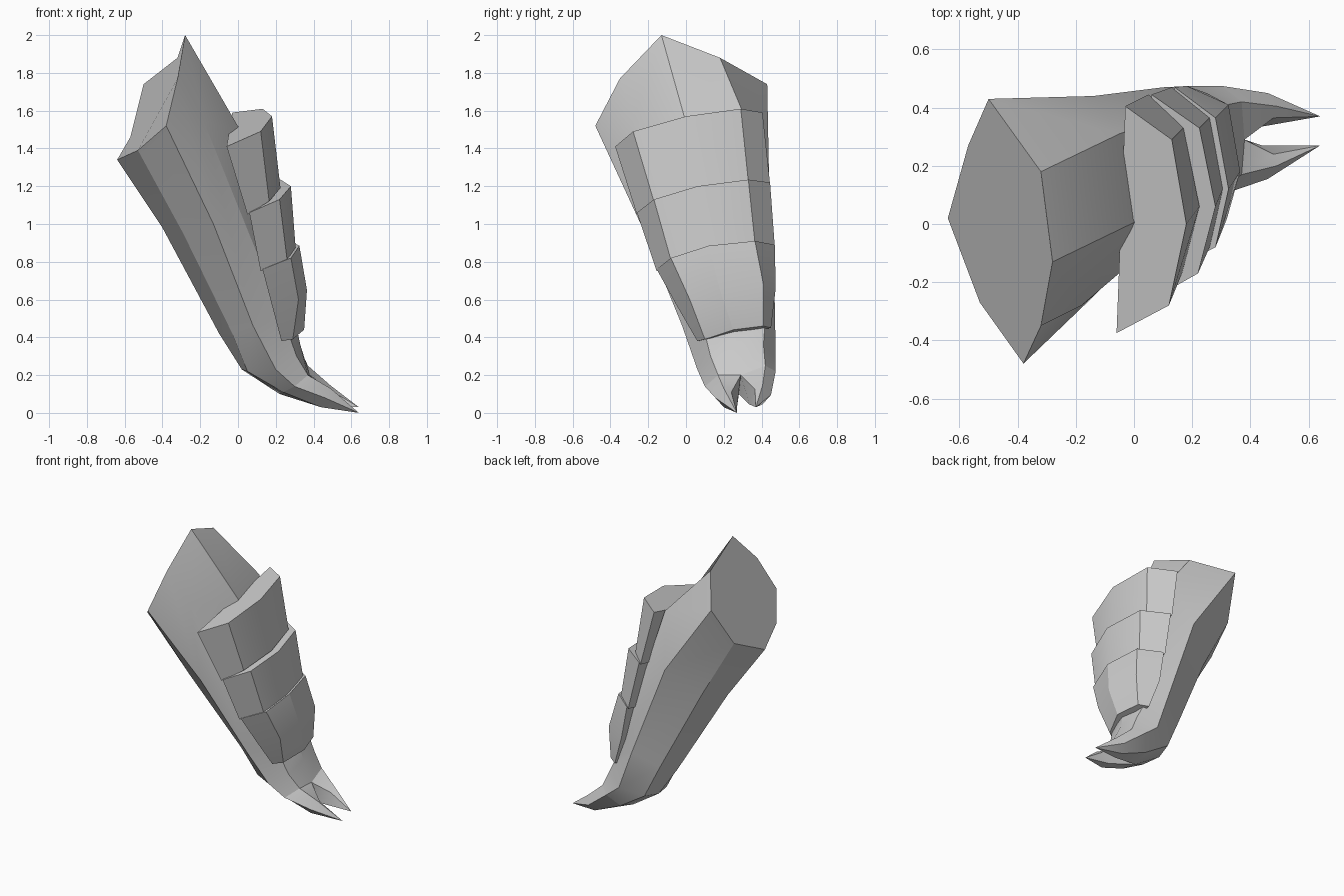
import bpy, bmesh
from mathutils import Vector


def loft(name, rings, tip=None, angle=25):
    """Skin a stack of equal-length closed rings, ending in a cap or a point."""
    bm = bmesh.new()
    loops = [[bm.verts.new(p) for p in ring] for ring in rings]
    n = len(loops[0])
    for a, b in zip(loops, loops[1:]):
        for i in range(n):
            j = (i + 1) % n
            bm.faces.new((a[i], a[j], b[j], b[i]))
    bm.faces.new(loops[0])
    if tip:
        t = bm.verts.new(tip)
        for i in range(n):
            bm.faces.new((loops[-1][i], loops[-1][(i + 1) % n], t))
    else:
        bm.faces.new(loops[-1])
    bmesh.ops.recalc_face_normals(bm, faces=bm.faces)
    mesh = bpy.data.meshes.new(name)
    bm.to_mesh(mesh)
    bm.free()
    ob = bpy.data.objects.new(name, mesh)
    bpy.context.collection.objects.link(ob)
    bpy.ops.object.select_all(action='DESELECT')
    ob.select_set(True)
    bpy.context.view_layer.objects.active = ob
    bpy.ops.object.shade_smooth_by_angle(angle=angle * 3.14159 / 180)
    return ob


# Eight-sided limb: shoulder, upper, ankle, heel and toe sections
shoulder = [(-.64, .02, 1.34), (-.57, .27, 1.46), (-.50, .43, 1.74), (-.32, .18, 1.88),
            (-.28, -.13, 2.0), (-.32, -.35, 1.77), (-.38, -.48, 1.52), (-.53, -.27, 1.39)]
upper = [(-.40, .10, .98), (-.34, .30, 1.05), (-.14, .44, 1.22), (-.05, .31, 1.57),
         (.01, .01, 1.5), (-.18, -.28, 1.54), (-.13, -.24, 1.0), (-.29, -.13, .95)]
ankle = [(-.10, .24, .42), (-.06, .38, .48), (.10, .47, .58), (.25, .42, .50),
         (.30, .24, .50), (.24, .08, .50), (.08, -.02, .46), (-.03, .08, .42)]
heel = [(.02, .28, .23), (.05, .40, .25), (.20, .475, .30), (.32, .41, .36),
        (.33, .27, .36), (.31, .13, .30), (.20, .06, .23), (.05, .15, .22)]
toe = [(.22, .28, .10), (.24, .40, .13), (.30, .475, .22), (.37, .42, .25),
       (.38, .29, .20), (.37, .17, .20), (.30, .10, .14), (.24, .17, .11)]
loft("limb", [shoulder, upper, ankle, heel, toe])

# Two claws growing from either half of the toe section
claw_mid = [(.44, .27, .03), (.44, .20, .03), (.46, .155, .08), (.49, .20, .13), (.48, .24, .11)]
loft("front_claw", [[toe[i] for i in (0, 7, 6, 5, 4)], claw_mid], (.64, .27, 0))
back_mid = [(x, .605 - y, z + .015) for x, y, z in claw_mid]
loft("back_claw", [toe[:5], back_mid], (.64, .37, .03))

# Three overlapping shin plates; each tucks behind the rim of the next
rims = [
    [(-.06, -.375, 1.41), (.12, -.28, 1.49), (.18, 0, 1.57), (.13, .29, 1.61), (-.03, .405, 1.59)],
    [(.06, -.26, 1.06), (.22, -.17, 1.13), (.28, .06, 1.20), (.225, .33, 1.235), (.06, .445, 1.22)],
    [(.13, -.155, .76), (.28, -.08, .82), (.325, .12, .885), (.28, .365, .91), (.14, .47, .89)],
]
swell = [(.18, -.05, .57), (.32, .02, .60), (.365, .18, .65), (.325, .41, .68), (.18, .475, .66)]
hem = [(.23, .06, .38), (.29, .10, .39), (.35, .25, .44), (.31, .41, .46), (.25, .45, .45)]


def tucked(ring, back):
    return [Vector(p) - Vector((back if 0 < i < 4 else .01, 0, .01)) for i, p in enumerate(ring)]


loft("upper_plate", [rims[0], tucked(rims[1], .055)])
loft("middle_plate", [rims[1], tucked(rims[2], .02)])
loft("lower_plate", [rims[2], swell, hem])
